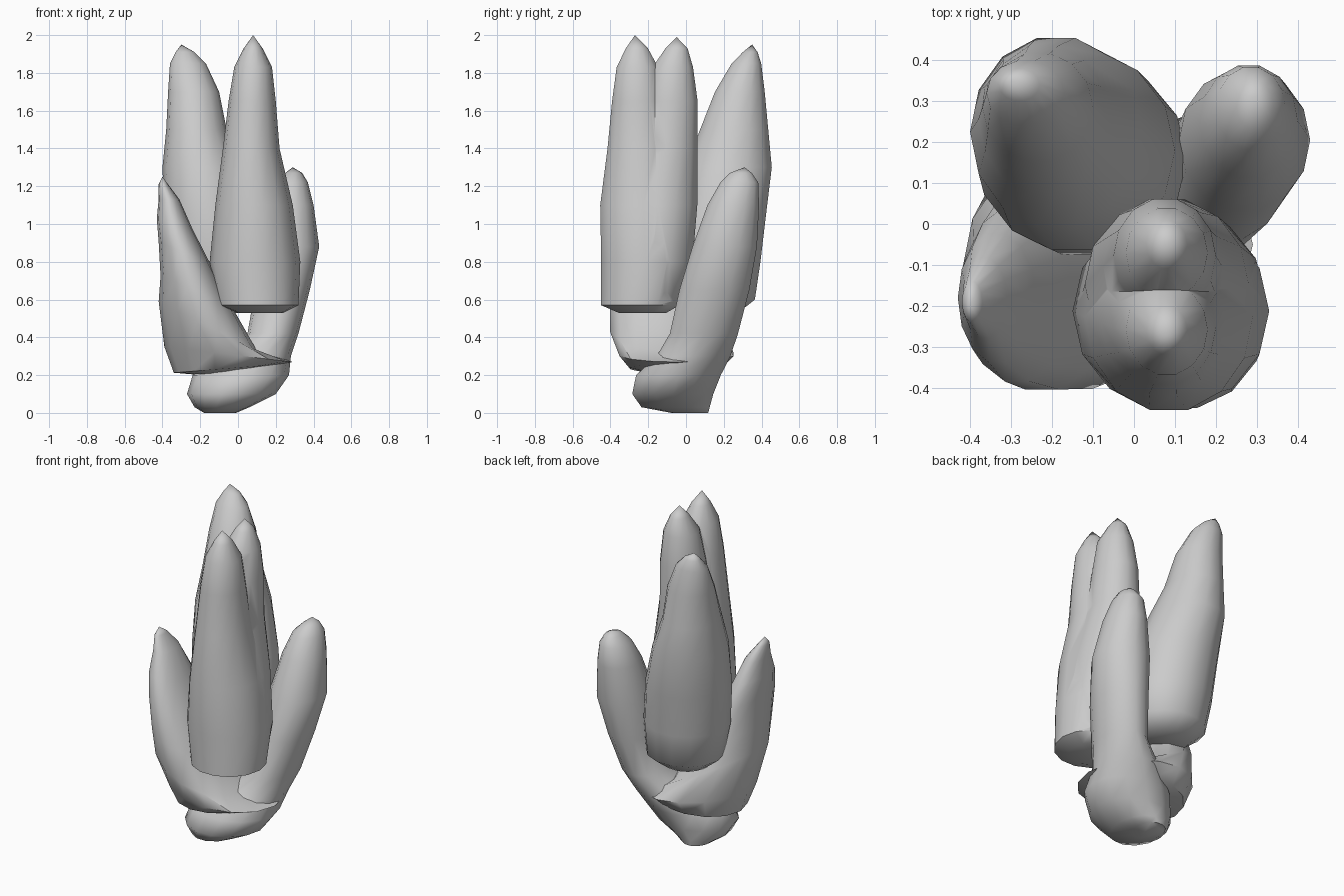
import bpy, bmesh, math

SIDES = 14


def loft(name, rings, tip=None):
    """Stack elliptical rings (z, x0, x1, y0, y1[, tilt]) and close with a tip."""
    bm = bmesh.new()
    loops = []
    for z, x0, x1, y0, y1, *tilt in rings:
        t = tilt[0] if tilt else 0
        cx, cy, rx, ry = (x0 + x1) / 2, (y0 + y1) / 2, (x1 - x0) / 2, (y1 - y0) / 2
        loop = []
        for i in range(SIDES):
            a = 2 * math.pi * i / SIDES
            dx = rx * math.cos(a)
            loop.append(bm.verts.new((cx + dx, cy + ry * math.sin(a), z + t * dx)))
        loops.append(loop)
    for lo, hi in zip(loops, loops[1:]):
        for i in range(SIDES):
            j = (i + 1) % SIDES
            bm.faces.new((lo[i], lo[j], hi[j], hi[i]))
    bm.faces.new(loops[0][::-1])
    apex = bm.verts.new(tip)
    for i in range(SIDES):
        bm.faces.new((loops[-1][i], loops[-1][(i + 1) % SIDES], apex))
    bmesh.ops.recalc_face_normals(bm, faces=bm.faces)
    mesh = bpy.data.meshes.new(name)
    bm.to_mesh(mesh)
    bm.free()
    ob = bpy.data.objects.new(name, mesh)
    bpy.context.collection.objects.link(ob)
    return ob


def activate(ob):
    bpy.ops.object.select_all(action='DESELECT')
    ob.select_set(True)
    bpy.context.view_layer.objects.active = ob


# Rounded foot that narrows into the short right bud
stem = loft("foot_and_right_bud", [
    (0.00, -0.18, -0.01, -0.08, 0.12), (0.03, -0.23, 0.06, -0.24, 0.13),
    (0.10, -0.27, 0.20, -0.29, 0.15), (0.20, -0.24, 0.27, -0.27, 0.19),
    (0.30, -0.10, 0.28, -0.16, 0.24), (0.42, 0.05, 0.32, -0.09, 0.28),
    (0.65, 0.09, 0.38, -0.04, 0.34), (0.88, 0.11, 0.43, 0.03, 0.38),
    (1.10, 0.16, 0.40, 0.11, 0.39), (1.22, 0.20, 0.37, 0.18, 0.385),
    (1.27, 0.25, 0.34, 0.23, 0.35)], (0.29, 0.31, 1.30))

# Left bud spreading into the sloping cup around the foot
cup = loft("left_bud_and_cup", [
    (0.21, -0.24, 0.00, -0.20, 0.08, 0.05), (0.235, -0.34, 0.22, -0.30, 0.20, 0.08),
    (0.31, -0.39, 0.29, -0.36, 0.26, -0.12), (0.46, -0.42, 0.10, -0.41, 0.18, -0.5),
    (0.65, -0.41, -0.04, -0.41, 0.10, -0.4), (0.85, -0.42, -0.15, -0.39, 0.05, -0.4),
    (1.00, -0.43, -0.24, -0.34, -0.02, -0.3), (1.13, -0.42, -0.31, -0.28, -0.08),
    (1.21, -0.42, -0.37, -0.24, -0.14)], (-0.40, -0.20, 1.25))

# Tall back bud
back = loft("back_bud", [
    (0.53, -0.24, 0.02, 0.04, 0.28), (0.60, -0.33, 0.12, -0.05, 0.37),
    (0.80, -0.37, 0.13, -0.08, 0.40), (1.05, -0.39, 0.10, -0.07, 0.43),
    (1.30, -0.40, 0.02, -0.01, 0.46), (1.50, -0.38, -0.06, 0.07, 0.44),
    (1.70, -0.37, -0.10, 0.15, 0.42), (1.85, -0.36, -0.17, 0.24, 0.40),
    (1.91, -0.33, -0.23, 0.30, 0.38)], (-0.30, 0.35, 1.95))

# Tall front bud: two merged points sharing a broad body
front = loft("front_bud", [
    (0.53, 0.00, 0.24, -0.36, -0.10), (0.57, -0.11, 0.32, -0.455, -0.03),
    (0.80, -0.15, 0.33, -0.455, 0.03), (1.10, -0.12, 0.29, -0.46, 0.01),
    (1.40, -0.08, 0.22, -0.42, -0.06), (1.65, -0.05, 0.20, -0.395, -0.11),
    (1.83, -0.02, 0.18, -0.37, -0.145), (1.93, 0.03, 0.13, -0.32, -0.20)],
    (0.08, -0.27, 2.00))
rear = loft("front_bud_rear_point", [
    (0.55, 0.00, 0.23, -0.33, -0.07), (0.59, -0.09, 0.30, -0.42, -0.01),
    (0.80, -0.13, 0.32, -0.40, 0.04), (1.10, -0.12, 0.28, -0.36, 0.065),
    (1.40, -0.075, 0.215, -0.27, 0.065), (1.65, -0.05, 0.20, -0.22, 0.065),
    (1.83, -0.02, 0.18, -0.18, 0.04), (1.93, 0.03, 0.13, -0.11, 0.01)],
    (0.08, -0.05, 1.99))
activate(front)
mod = front.modifiers.new("merge", 'BOOLEAN')
mod.operation, mod.solver, mod.object = 'UNION', 'EXACT', rear
bpy.ops.object.modifier_apply(modifier=mod.name)
bpy.data.objects.remove(rear)

# Smooth sides, crisp rims
for ob in (stem, cup, back, front):
    activate(ob)
    bpy.ops.object.shade_smooth_by_angle(angle=math.radians(50))
